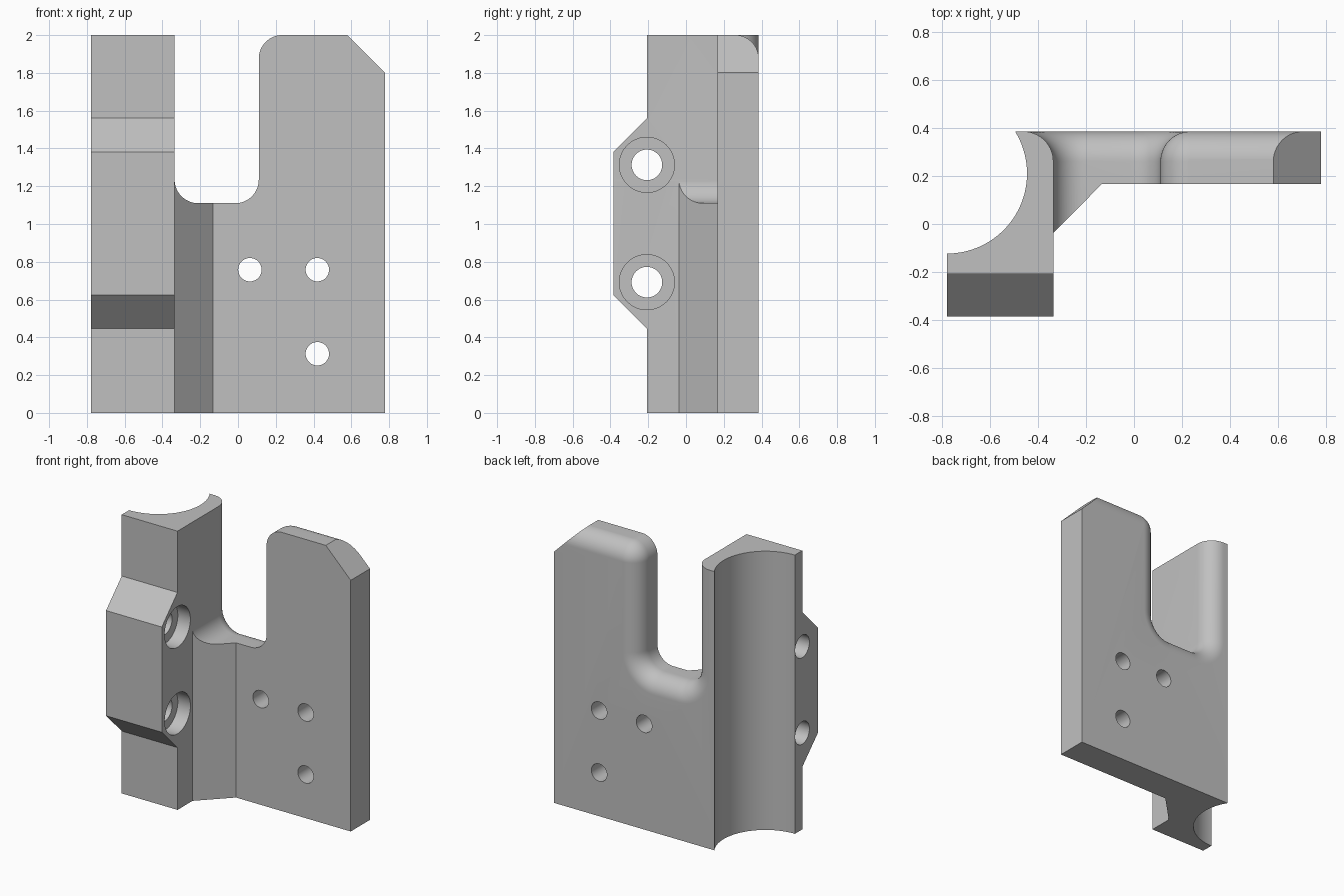
import bpy
import bmesh
from math import cos, sin, pi, sqrt, acos, asin

if "Cube" in bpy.data.objects:
    bpy.data.objects.remove(bpy.data.objects["Cube"], do_unlink=True)

grey = bpy.data.materials.new("plain_grey")
grey.use_nodes = True
colour = (0.53, 0.53, 0.53, 1)
grey.diffuse_color = colour
grey.node_tree.nodes["Principled BSDF"].inputs["Base Color"].default_value = colour

# Main sizes
W, D, H = 0.778, 0.385, 2.0        # half width, half depth, height
WALL = -0.335                      # inner side of the clamp block
SLOT_R, SLOT_Z = 0.11, 1.11        # right side and floor of the slot
R = 0.125                          # corner and edge rounding
PLATE_Y = 0.167                    # front of the plate
FRONT = -0.207                     # front of the block above and below the boss


def arc(cx, cy, r, a0, a1, n=16):
    return [(cx + r * cos(a0 + (a1 - a0) * i / n),
             cy + r * sin(a0 + (a1 - a0) * i / n)) for i in range(n + 1)]


def loft(name, rings, triangulate=False):
    """Closed solid through a list of rings with equal point counts."""
    bm = bmesh.new()
    loops = [[bm.verts.new(p) for p in ring] for ring in rings]
    for a, b in zip(loops, loops[1:]):
        for i in range(len(a)):
            j = (i + 1) % len(a)
            bm.faces.new((a[i], a[j], b[j], b[i]))
    bm.faces.new(loops[0])
    bm.faces.new(loops[-1])
    bmesh.ops.recalc_face_normals(bm, faces=bm.faces)
    if triangulate:
        bmesh.ops.triangulate(bm, faces=bm.faces)
    mesh = bpy.data.meshes.new(name)
    bm.to_mesh(mesh)
    bm.free()
    mesh.materials.append(grey)
    obj = bpy.data.objects.new(name, mesh)
    bpy.context.collection.objects.link(obj)
    return obj


def prism(name, pts, axis, lo, hi):
    """Extrude a 2D outline along x, y or z."""
    place = {"x": lambda u, v, t: (t, u, v),
             "y": lambda u, v, t: (u, t, v),
             "z": lambda u, v, t: (u, v, t)}[axis]
    return loft(name, [[place(u, v, t) for u, v in pts] for t in (lo, hi)])


def cut(target, cutter):
    cutter.hide_render = True
    mod = target.modifiers.new("cut", "BOOLEAN")
    mod.operation = "DIFFERENCE"
    mod.solver = "EXACT"
    mod.object = cutter
    bpy.context.view_layer.objects.active = target
    bpy.ops.object.modifier_apply(modifier=mod.name)
    bpy.data.objects.remove(cutter, do_unlink=True)


def circle(cx, cy, r):
    return arc(cx, cy, r, 0, 2 * pi, 48)[:-1]


# Plan outline: clamp block with round channel, gusset and plate
channel_y, channel_r = 0.21, 0.333
channel = arc(-W, channel_y, channel_r,
              asin((D - channel_y) / channel_r), -pi / 2, 40)
outline = [(-W, -D), (WALL, -D), (WALL, -0.037), (-0.133, PLATE_Y),
           (W, PLATE_Y), (W, D)] + channel
bracket = prism("bracket", outline, "z", 0, H)

# Sloped boss: trim the block front above and below it
cut(bracket, prism("upper_trim", [(FRONT, 2.3), (FRONT, 1.56), (-D, 1.38),
                                  (-0.485, 1.277), (-0.485, 2.3)], "x", -1, 0))
cut(bracket, prism("lower_trim", [(FRONT, -0.3), (FRONT, 0.447), (-D, 0.625),
                                  (-0.485, 0.725), (-0.485, -0.3)], "x", -1, 0))


# Slot with rounded corners, flaring into a rounded back edge
def slot_ring(y, d):
    left, top, floor = WALL - 0.0005, H + 0.0005, SLOT_Z + R
    pts = [(left - d, 2.3)]
    pts += arc(left + R, floor, R + d, pi, 1.5 * pi)
    pts += arc(SLOT_R - R, floor, R + d, -pi / 2, 0)
    pts += arc(SLOT_R + R, top - R, R - d, pi, pi / 2)
    pts += [(1.0, top - d), (1.0, 2.3)]
    return [(x, y, z) for x, z in pts]


rings = [slot_ring(-0.6, 0)]
steps = 14
for i in range(steps + 1):
    a = pi / 2 * i / steps
    rings.append(slot_ring(D - R + R * sin(a), min(R * (1 - cos(a)), R - 0.0005)))
rings.append(slot_ring(D + 0.1, R - 0.0005))
cut(bracket, loft("slot", rings, triangulate=True))

# Clipped top corner of the plate
cut(bracket, prism("corner_clip", [(0.48, 2.1), (0.88, 1.7), (1.1, 2.4)],
                   "y", -0.1, 0.6))

# Counterbored clamp holes
for z in (1.313, 0.692):
    cut(bracket, prism("clamp_hole", circle(FRONT, z, 0.081), "x", -1, 0))
    cut(bracket, prism("counterbore", circle(FRONT, z, 0.146), "x", WALL - 0.1, 0))

# Plate holes
for x, z in ((0.063, 0.758), (0.42, 0.758), (0.42, 0.313)):
    cut(bracket, prism("plate_hole", circle(x, z, 0.062), "y", 0, 0.6))

bpy.ops.object.select_all(action="DESELECT")
bracket.select_set(True)
bpy.context.view_layer.objects.active = bracket
bpy.ops.object.shade_smooth_by_angle(angle=pi / 6)
